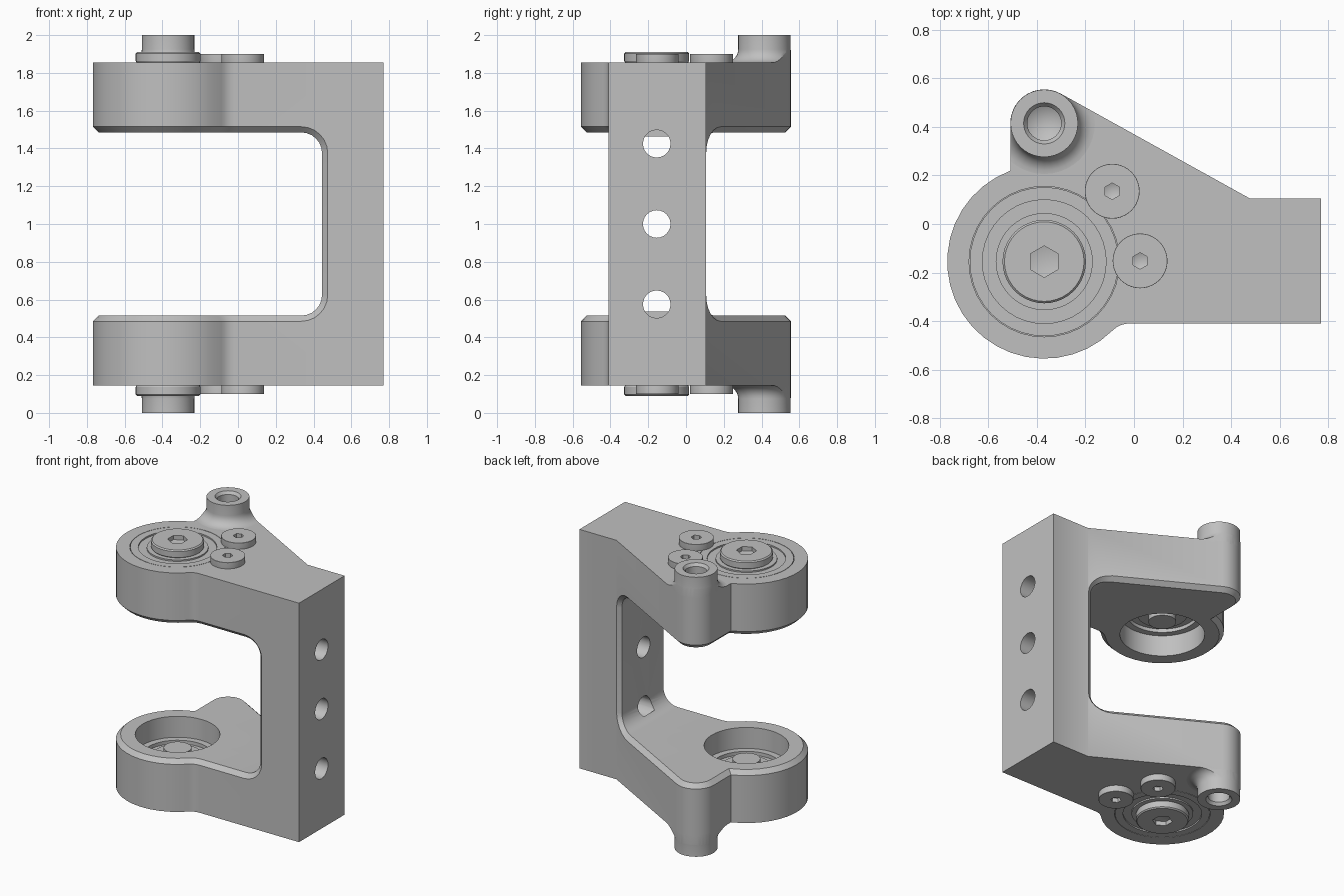
import bpy, bmesh
from math import sin, cos, pi, radians, hypot
from mathutils import Vector

cube = bpy.data.objects.get("Cube")
if cube:
    bpy.data.objects.remove(cube)

# One plain grey for the whole part
grey = bpy.data.materials.new("machined_grey")
grey.use_nodes = True
COLOUR = (0.527, 0.527, 0.527, 1)
grey.diffuse_color = COLOUR
grey.node_tree.nodes["Principled BSDF"].inputs["Base Color"].default_value = COLOUR

TOP = 1.855                      # outer face of the upper arm
PIVOT = (-0.37, -0.155)          # bearing centre
POST = (-0.37, 0.415)            # rear post centre
ENDS = (("upper", 1), ("lower", -1))


def make(name, bm):
    bmesh.ops.recalc_face_normals(bm, faces=bm.faces)
    if bm.calc_volume(signed=True) < 0:
        bmesh.ops.reverse_faces(bm, faces=bm.faces)
    mesh = bpy.data.meshes.new(name)
    bm.to_mesh(mesh)
    bm.free()
    mesh.materials.append(grey)
    obj = bpy.data.objects.new(name, mesh)
    bpy.context.collection.objects.link(obj)
    return obj


def prism(name, points, vec):
    bm = bmesh.new()
    a = [bm.verts.new(p) for p in points]
    b = [bm.verts.new(Vector(p) + Vector(vec)) for p in points]
    bm.faces.new(a)
    bm.faces.new(b)
    for quad in zip(a, a[1:] + a[:1], b[1:] + b[:1], b):
        bm.faces.new(quad)
    return make(name, bm)


def lathe(name, profile, centre, side=1, steps=40):
    """Spin (radius, z) points; side -1 flips about the mid height."""
    bm = bmesh.new()
    vs = [bm.verts.new((centre[0], centre[1] + r, 1 + side * (z - 1))) for r, z in profile]
    edges = [bm.edges.new(pair) for pair in zip(vs, vs[1:])]
    bmesh.ops.spin(bm, geom=vs + edges, cent=(*centre, 0), axis=(0, 0, 1),
                   angle=2 * pi, steps=steps)
    bmesh.ops.remove_doubles(bm, verts=bm.verts, dist=1e-5)
    return make(name, bm)


def boolean(obj, tool, mode="DIFFERENCE"):
    mod = obj.modifiers.new("bool", "BOOLEAN")
    mod.operation, mod.object, mod.solver = mode, tool, "EXACT"
    bpy.context.view_layer.objects.active = obj
    bpy.ops.object.modifier_apply(modifier=mod.name)
    bpy.data.objects.remove(tool)


def smooth(obj):
    bpy.ops.object.select_all(action="DESELECT")
    obj.select_set(True)
    bpy.context.view_layer.objects.active = obj
    bpy.ops.object.shade_smooth_by_angle(angle=radians(30))


def arc(cx, cy, r, a, b, n):
    angles = [radians(a + (b - a) * i / n) for i in range(n + 1)]
    return [(cx + r * cos(t), cy + r * sin(t)) for t in angles]


# Plan outline: column corners, then post corner, bearing lobe and small fillet
FRONT, BACK, BEND = (0.77, -0.41), (0.77, 0.105), (0.478, 0.105)
arm = (arc(*POST, 0.14, 60, 180, 12) + arc(*PIVOT, 0.4, 110.5, 314.8, 22)
       + arc(-0.018, -0.51, 0.1, 134.8, 90, 4)[1:])


def inset(points, before, after, d):
    """Move an open run of outline points inwards with mitred corners."""
    run = [Vector(p) for p in [before] + points + [after]]
    result = []
    for p, q, r in zip(run, run[1:], run[2:]):
        n1 = Vector((p.y - q.y, q.x - p.x)).normalized()
        n2 = Vector((q.y - r.y, r.x - q.x)).normalized()
        result.append(tuple(q + (n1 + n2) * d / (1 + n1.dot(n2))))
    return result


# C-shaped bracket: rounded opening with a chamfered rim
LOW, INNER, R, CH, N = 0.515, 0.445, 0.11, 0.03, 6
slope = (arm[0][1] - BEND[1]) / (arm[0][0] - BEND[0])


def rim(points, grow, front_y, back_shift):
    """Rim of one arm: down the back fillet, round the arm, up the front fillet."""
    bend = arc(INNER - R, LOW + R, R + grow, -90, 0, N)
    back = [(x, BEND[1] + slope * (x - BEND[0]) - back_shift, z) for x, z in bend]
    return (back[::-1] + [(x, y, LOW - grow) for x, y in points]
            + [(x, front_y, z) for x, z in bend])


bm = bmesh.new()
halves = []
for side in (1, -1):
    def add(points):
        return [bm.verts.new((x, y, 1 + side * (z - 1))) for x, y, z in points]

    outer = add(rim(arm, CH, FRONT[1], 0))
    inner = add(rim(inset(arm, BEND, FRONT, CH), 0, FRONT[1] + CH, CH * hypot(1, slope)))
    base = add([(x, y, 2 - TOP) for x, y in [FRONT, BACK, BEND] + arm])
    faces = [base, inner[N:len(inner) - N]]
    faces += zip(outer, outer[1:], inner[1:], inner)
    faces += zip(base[3:], base[4:], outer[N + 2:], outer[N + 1:])
    faces += [(inner[k], inner[k + 1], inner[-2 - k], inner[-1 - k]) for k in range(N)]
    for f in faces:
        bm.faces.new(f)
    halves.append((outer, inner, base))

# Column faces joining the two arms
(o1, i1, b1), (o2, i2, b2) = halves
for f in ([b1[0], b1[-1]] + o1[-N - 2:] + o2[:-N - 3:-1] + [b2[-1], b2[0]],
          [b1[2], b1[3]] + o1[N + 1::-1] + o2[:N + 2] + [b2[3], b2[2]],
          [b1[0], b1[1], b2[1], b2[0]], [b1[1], b1[2], b2[2], b2[1]],
          [o1[0], o2[0], i2[0], i1[0]], [o1[-1], o2[-1], i2[-1], i1[-1]],
          [i1[0], i2[0], i2[-1], i1[-1]]):
    bm.faces.new(f)
bracket = make("bracket", bm)

# Three holes through the column
for z in (0.575, 1.0, 1.425):
    ring = [(0.4, y, h) for y, h in arc(-0.155, z, 0.073, 0, 345, 23)]
    boolean(bracket, prism("hole_cutter", ring, (0.5, 0, 0)))

for end, side in ENDS:
    # Stepped bearing bore and the post's pilot hole
    boolean(bracket, lathe("bore_cutter", [(0, 1.4), (0.275, 1.4), (0.275, 1.64), (0.31, 1.64),
                                           (0.31, 1.95), (0, 1.95)], PIVOT, side))
    boolean(bracket, lathe("pilot_cutter", [(0, TOP - 0.18), (0.1, TOP - 0.18),
                                            (0.1, 1.95), (0, 1.95)], POST, side))
smooth(bracket)

for end, side in ENDS:
    # Bearing with rings on both faces and a shaft stub inside
    smooth(lathe(end + "_bearing", [
        (0, 1.58), (0.09, 1.58), (0.09, 1.63), (0.16, 1.63), (0.16, 1.66), (0.23, 1.66),
        (0.23, 1.635), (0.307, 1.635), (0.307, TOP), (0.255, TOP), (0.255, TOP - 0.01),
        (0.2, TOP - 0.01), (0.2, TOP), (0, TOP)], PIVOT, side))

    # Pivot screw head and two clamp screws, with hex sockets
    heads = [("pivot_screw", PIVOT, 0.172, 1.91, 0.065, 0.008),
             ("rear_clamp_screw", (-0.09, 0.135), 0.113, 1.9, 0.034, 0.001),
             ("front_clamp_screw", (0.025, -0.152), 0.113, 1.9, 0.034, 0.001)]
    for name, at, r, z, socket, edge in heads:
        head = lathe(end + "_" + name, [
            (0, TOP - 0.005), (r - edge, TOP - 0.005), (r, TOP + edge), (r, z - edge),
            (r - edge, z), (0, z)], at, side)
        boolean(head, lathe("socket_cutter", [(0, z - 0.045), (socket, z - 0.03),
                                              (socket, z + 0.05), (0, z + 0.05)], at, side, 6))
        smooth(head)

    # Hollow post with a flared foot, trimmed to the arm outline
    flare = arc(0.209, TOP + 0.07, 0.07, 180, 270, 7)
    post = lathe(end + "_post", [
        (0, TOP - 0.15), (0.07, TOP - 0.11), (0.07, 1.98), (0.085, 2), (0.139, 2)] + flare + [
        (0.209, TOP - 0.01), (0.12, TOP - 0.01), (0.12, TOP - 0.2), (0, TOP - 0.2)], POST, side)
    trim = [(x, y, 1 + side * 0.5) for x, y in [FRONT, BACK, BEND] + arm]
    boolean(post, prism("trim_cutter", trim, (0, 0, side * 0.7)), "INTERSECT")
    smooth(post)
